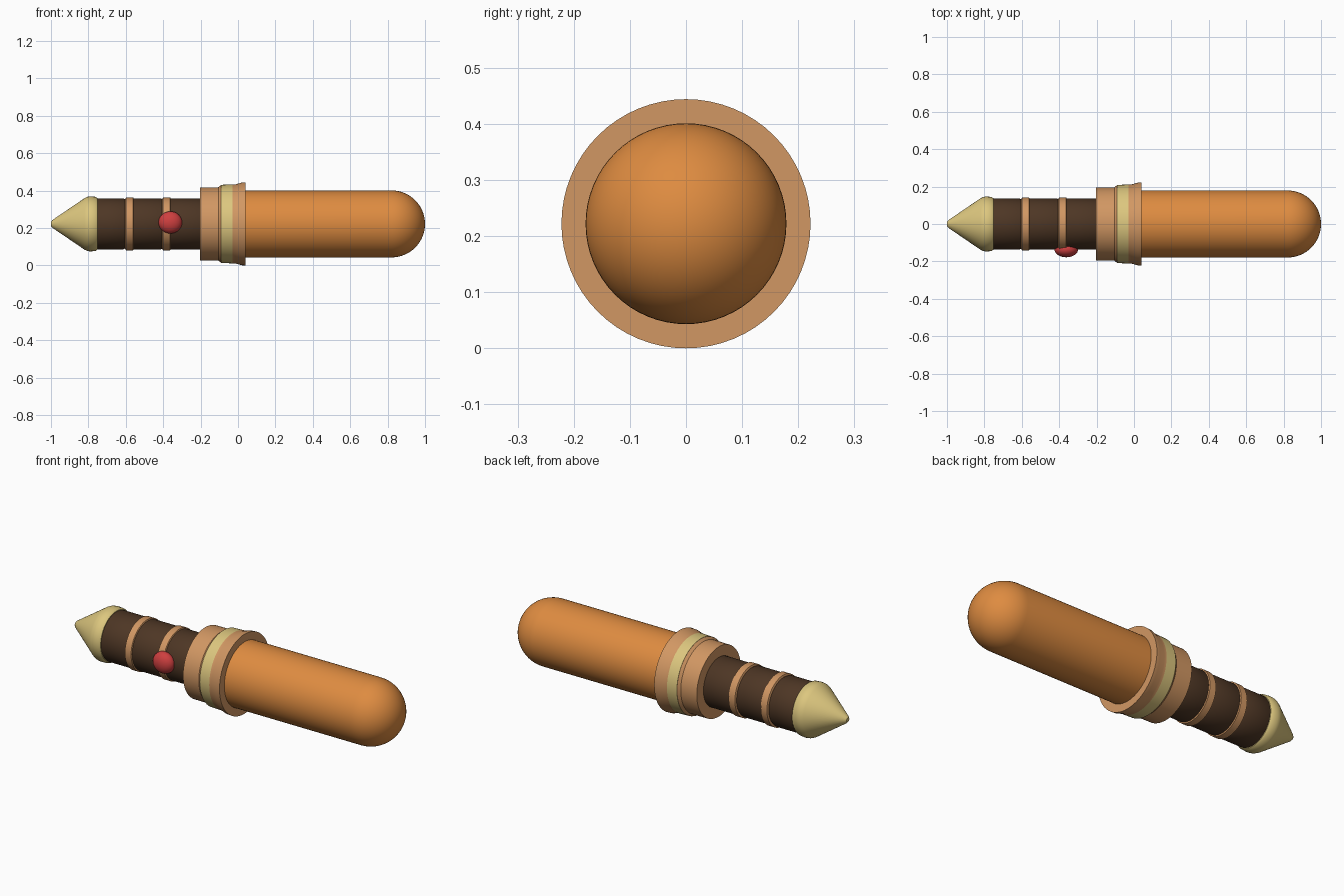
import bpy, bmesh, math

if "Cube" in bpy.data.objects:
    bpy.data.objects.remove(bpy.data.objects["Cube"], do_unlink=True)

AXIS_Z = 0.222


def material(name, rgb):
    m = bpy.data.materials.new(name)
    m.use_nodes = True
    m.diffuse_color = (*rgb, 1)
    m.node_tree.nodes["Principled BSDF"].inputs["Base Color"].default_value = (*rgb, 1)
    return m


orange = material("orange", (0.73, 0.26, 0.052))
copper = material("copper", (0.64, 0.31, 0.125))
cream = material("cream", (0.72, 0.57, 0.21))
brown = material("dark brown", (0.075, 0.037, 0.018))
red = material("red", (0.62, 0.05, 0.05))


def finish(bm, name, mat):
    bmesh.ops.remove_doubles(bm, verts=bm.verts, dist=1e-5)
    bmesh.ops.recalc_face_normals(bm, faces=bm.faces)
    mesh = bpy.data.meshes.new(name)
    bm.to_mesh(mesh)
    bm.free()
    mesh.materials.append(mat)
    obj = bpy.data.objects.new(name, mesh)
    bpy.context.collection.objects.link(obj)
    bpy.ops.object.select_all(action="DESELECT")
    obj.select_set(True)
    bpy.context.view_layer.objects.active = obj
    bpy.ops.object.shade_smooth_by_angle(angle=math.radians(32))
    return obj


def lathe(name, profile, mat, sides=64):
    """Spin (x, radius) points around the long axis and close the ends."""
    bm = bmesh.new()
    points = [(profile[0][0], 0)] + profile + [(profile[-1][0], 0)]
    verts = [bm.verts.new((x, 0, r + AXIS_Z)) for x, r in points]
    edges = [bm.edges.new(pair) for pair in zip(verts, verts[1:])]
    bmesh.ops.spin(bm, geom=verts + edges, cent=(0, 0, AXIS_Z), axis=(1, 0, 0),
                   angle=math.tau, steps=sides, use_merge=True)
    return finish(bm, name, mat)


# Pointed pommel with a blunt tip
lathe("pommel", [(-1, 0.012), (-0.992, 0.021), (-0.82, 0.138), (-0.805, 0.145),
                 (-0.79, 0.147), (-0.762, 0.145), (-0.752, 0.138)], cream)

# Dark grip sections with softened ends
for i, (a, b) in enumerate([(-0.76, -0.6), (-0.6, -0.4), (-0.4, -0.19)]):
    lathe(f"grip_{i + 1}", [(a, 0.13), (a + 0.012, 0.136), (b - 0.012, 0.136), (b, 0.13)], brown)

# Copper grip rings
for i, x in enumerate([-0.58, -0.382]):
    lathe(f"grip_ring_{i + 1}", [(x - 0.024, 0.132), (x - 0.019, 0.142),
                                 (x + 0.019, 0.142), (x + 0.024, 0.132)], copper)

# Stepped collar, cream band and flared lip
lathe("collar", [(-0.203, 0.195), (-0.105, 0.196), (-0.09, 0.208)], copper)
lathe("collar_band", [(-0.09, 0.209), (-0.03, 0.211)], cream)
lathe("collar_lip", [(-0.03, 0.211), (-0.015, 0.211), (0.02, 0.221), (0.041, 0.222)], copper)

# Long blade with a domed end
R = 0.179
dome = [(1 - R + R * math.sin(t * math.pi / 32), R * math.cos(t * math.pi / 32)) for t in range(16)]
lathe("blade", [(0.02, R)] + dome + [(1, 0)], orange)

# Flattened push button on the front of the grip
bm = bmesh.new()
bmesh.ops.create_uvsphere(bm, u_segments=32, v_segments=20, radius=1)
for v in bm.verts:
    x, y, z = v.co
    v.co = (-0.362 + 0.063 * x, -0.136 + 0.042 * y, 0.23 + 0.059 * z)
finish(bm, "button", red)
